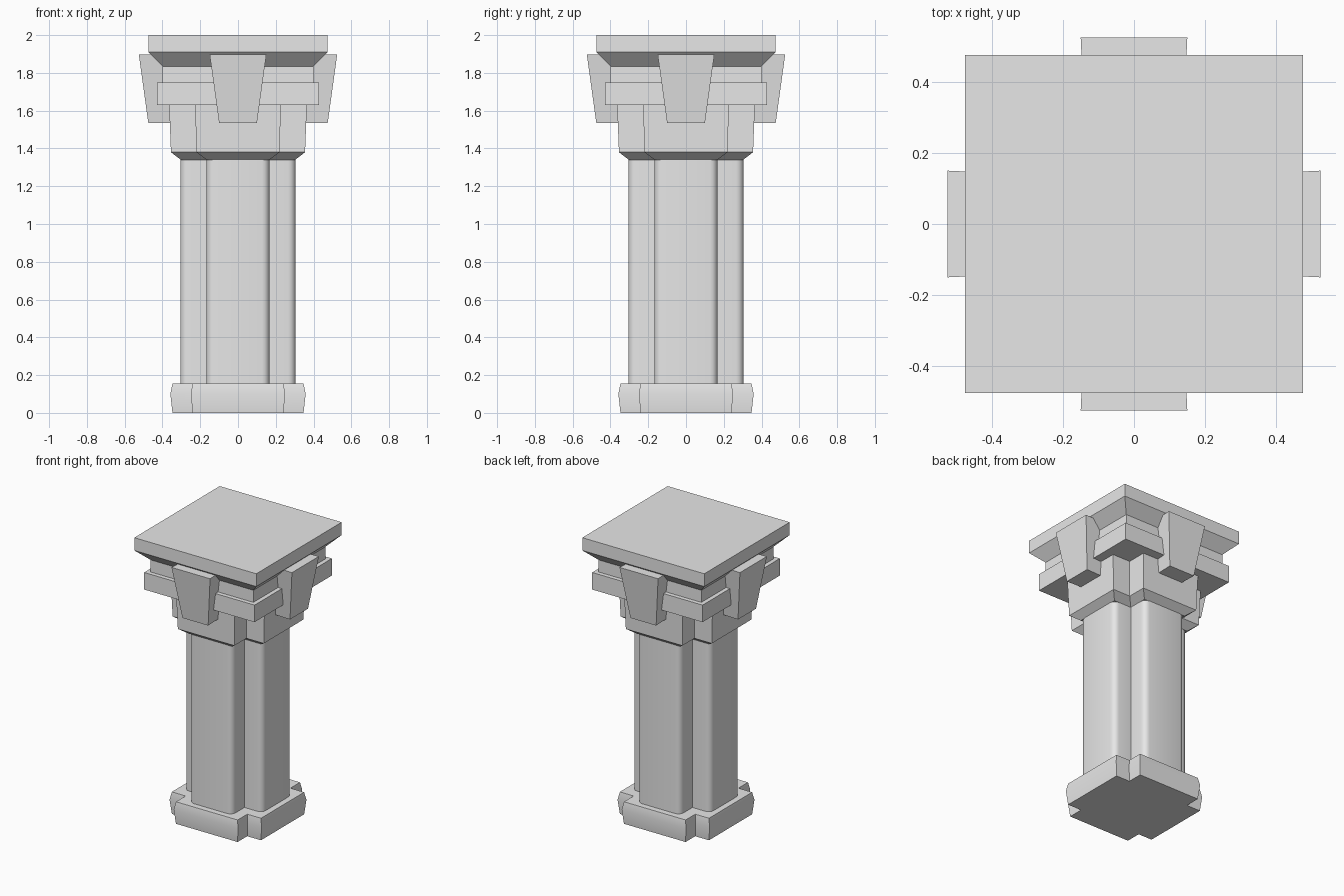
import bpy, bmesh, math
from mathutils import Matrix

cube = bpy.data.objects.get("Cube")
if cube:
    bpy.data.objects.remove(cube, do_unlink=True)

stone = bpy.data.materials.new("grey_stone")
stone.use_nodes = True
colour = (0.8, 0.8, 0.8, 1)
stone.diffuse_color = colour
stone.node_tree.nodes["Principled BSDF"].inputs["Base Color"].default_value = colour


def square(reach):
    return [(-reach, -reach), (reach, -reach), (reach, reach), (-reach, reach)]


def cross(reach, half, radius=0):
    """Plus-shaped outline whose arm ends may have rounded corners."""
    arm = []
    for side in (-1, 1):
        if not radius:
            arm.append((side * half, -reach))
            continue
        for step in range(5):
            a = step / 4 * math.pi / 2
            if side < 0:
                a = math.pi / 2 - a
            arm.append((side * (half - radius + radius * math.sin(a)),
                        -reach + radius - radius * math.cos(a)))
    arm.append((half, -half))
    outline = []
    for turn in range(4):
        rot = Matrix.Rotation(turn * math.pi / 2, 2)
        outline += [(rot[0][0] * x + rot[0][1] * y, rot[1][0] * x + rot[1][1] * y)
                    for x, y in arm]
    return outline


def loft(name, sections, smooth=0):
    """Closed solid through (height, outline) sections."""
    bm = bmesh.new()
    rings = [[bm.verts.new((x, y, z)) for x, y in outline] for z, outline in sections]
    n = len(rings[0])
    for low, high in zip(rings, rings[1:]):
        for i in range(n):
            j = (i + 1) % n
            bm.faces.new((low[i], low[j], high[j], high[i]))
    bm.faces.new(rings[0][::-1])
    bm.faces.new(rings[-1])
    bmesh.ops.recalc_face_normals(bm, faces=bm.faces)
    mesh = bpy.data.meshes.new(name)
    bm.to_mesh(mesh)
    bm.free()
    mesh.materials.append(stone)
    obj = bpy.data.objects.new(name, mesh)
    bpy.context.collection.objects.link(obj)
    if smooth:
        bpy.ops.object.select_all(action='DESELECT')
        obj.select_set(True)
        bpy.context.view_layer.objects.active = obj
        bpy.ops.object.shade_smooth_by_angle(angle=math.radians(smooth))
    return obj


# Swelling foot and rounded shaft
loft("base", [(0, cross(0.347, 0.24)), (0.1, cross(0.358, 0.25)),
              (0.155, cross(0.347, 0.24))], 35)
loft("shaft", [(0.15, cross(0.305, 0.167, 0.04)), (1.36, cross(0.305, 0.167, 0.04))], 40)

# Capital: flared cross, square band, neck and top slab
loft("capital", [(1.34, cross(0.303, 0.167)), (1.38, cross(0.355, 0.22)),
                 (1.64, cross(0.365, 0.227))])
loft("band", [(1.63, square(0.43)), (1.75, square(0.43))])
loft("neck", [(1.74, square(0.4)), (1.84, square(0.4))])
loft("top_slab", [(1.835, square(0.4)), (1.91, square(0.475)), (2, square(0.475))])

# One tapered keystone on each side
for turn, side in enumerate(("front", "left", "back", "right")):
    key = loft("keystone_" + side, [
        (1.535, [(-0.1, -0.475), (0.1, -0.475), (0.095, -0.34), (-0.095, -0.34)]),
        (1.897, [(-0.15, -0.525), (0.15, -0.525), (0.143, -0.38), (-0.143, -0.38)])])
    key.rotation_euler.z = turn * math.pi / 2
